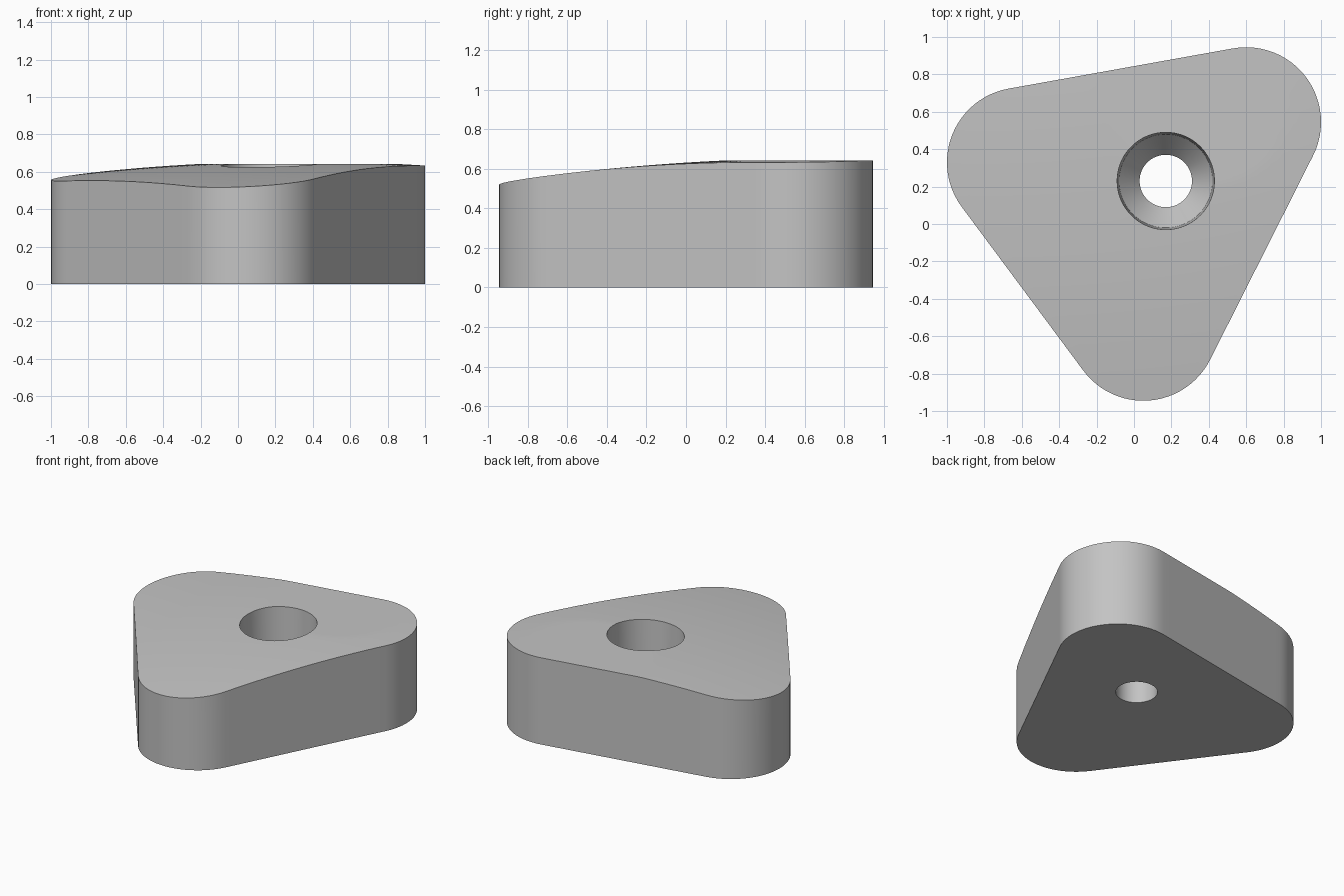
import bpy, bmesh, math
from mathutils import Vector

cube = bpy.data.objects.get("Cube")
if cube:
    bpy.data.objects.remove(cube)

CORNERS = [Vector((0.6, 0.545)), Vector((-0.6, 0.33)), Vector((0.05, -0.545))]
CORNER_R = 0.4
HOLE = Vector((0.17, 0.23))


def crown(p):
    """Height of the gently domed top, highest near one corner."""
    d = 0.803 * p.x + 0.596 * p.y - 0.7
    t = -0.596 * p.x + 0.803 * p.y - 0.4
    return min(0.643, 0.655 - 0.053 * d * d - 0.039 * t * t)


def rounded_triangle(arc_steps=24, side_steps=20):
    """Anticlockwise outline: an arc round each corner, then a straight side."""
    pts = []
    for i, c in enumerate(CORNERS):
        before = c - CORNERS[i - 1]
        after = CORNERS[(i + 1) % 3] - c
        a0 = math.atan2(-before.x, before.y)
        a1 = math.atan2(-after.x, after.y)
        sweep = (a1 - a0) % math.tau
        for k in range(arc_steps + 1):
            a = a0 + sweep * k / arc_steps
            pts.append(c + CORNER_R * Vector((math.cos(a), math.sin(a))))
        end = pts[-1]
        for k in range(1, side_steps):
            pts.append(end + after * k / side_steps)
    return pts


outline = rounded_triangle()


def circle(r):
    return [HOLE + r * (p - HOLE).normalized() for p in outline]


def flat(points, z):
    return [(p.x, p.y, z) for p in points]


def domed(points):
    return [(p.x, p.y, crown(p)) for p in points]


# Rings run from the bore, around the outside, over the top and down the hole
rim = circle(0.26)
rings = [flat(circle(0.14), 0), flat(outline, 0)]
STEPS = 12
for s in range(STEPS + 1):
    rings.append(domed([p.lerp(q, s / STEPS) for p, q in zip(outline, rim)]))
rings += [flat(circle(0.25), 0.30), flat(circle(0.14), 0.17)]

bm = bmesh.new()
loops = [[bm.verts.new(co) for co in ring] for ring in rings]
for i, low in enumerate(loops):
    high = loops[(i + 1) % len(loops)]
    for j in range(len(low)):
        k = (j + 1) % len(low)
        bm.faces.new((low[j], low[k], high[k], high[j]))
bmesh.ops.recalc_face_normals(bm, faces=bm.faces)

mesh = bpy.data.meshes.new("countersunk_block")
bm.to_mesh(mesh)
bm.free()
block = bpy.data.objects.new("countersunk_block", mesh)
bpy.context.collection.objects.link(block)

# Plain grey finish
grey = bpy.data.materials.new("light_grey")
grey.use_nodes = True
colour = (0.55, 0.55, 0.55, 1)
grey.diffuse_color = colour
grey.node_tree.nodes["Principled BSDF"].inputs["Base Color"].default_value = colour
mesh.materials.append(grey)

bpy.ops.object.select_all(action='DESELECT')
block.select_set(True)
bpy.context.view_layer.objects.active = block
bpy.ops.object.shade_smooth_by_angle(angle=math.radians(30))
